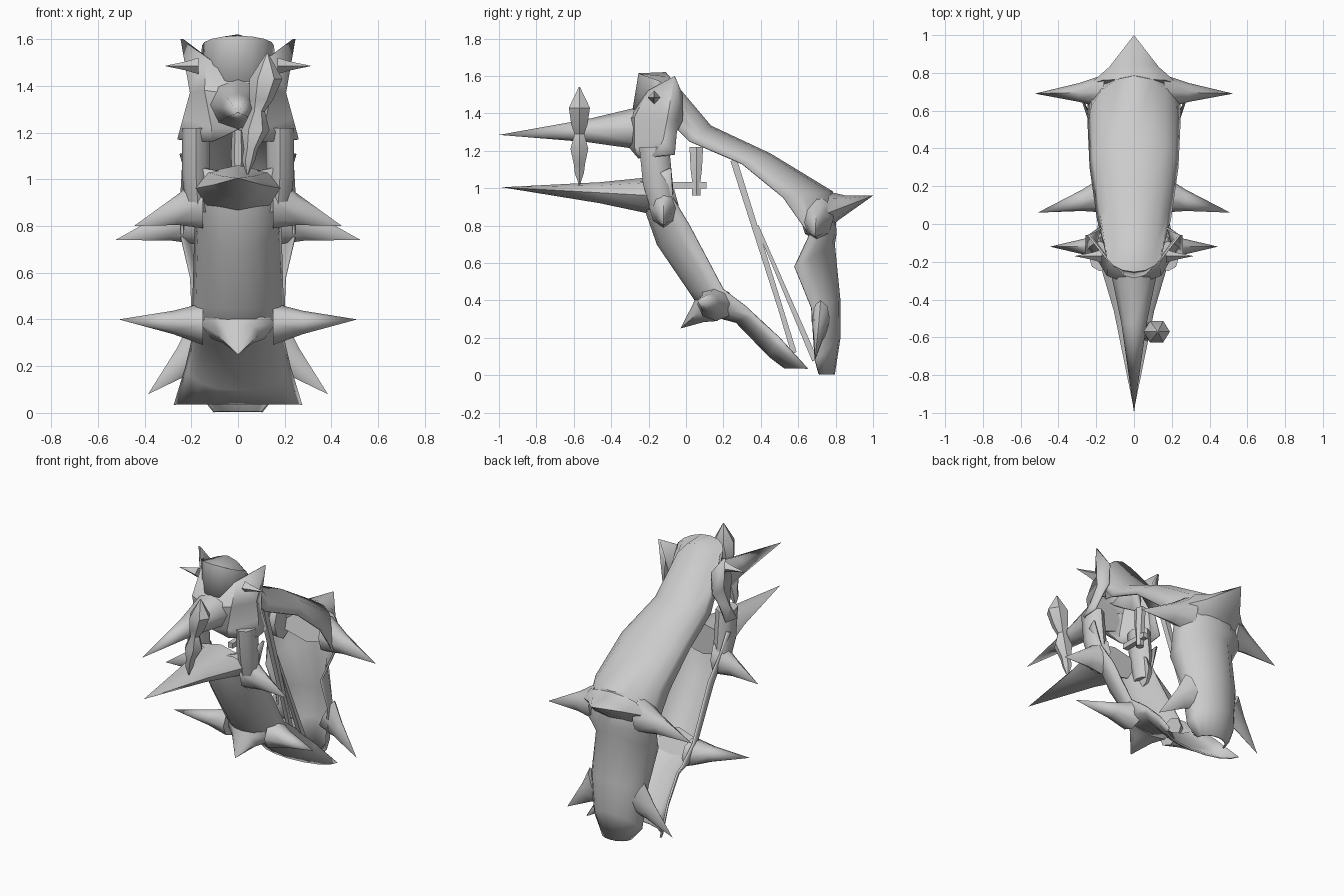
import bpy, math
from mathutils import Vector

if "Cube" in bpy.data.objects:
    bpy.data.objects.remove(bpy.data.objects["Cube"])

mat = bpy.data.materials.new("light_grey")
mat.diffuse_color = (0.6, 0.6, 0.6, 1)
mat.use_nodes = True
mat.node_tree.nodes["Principled BSDF"].inputs["Base Color"].default_value = mat.diffuse_color


def make(name, verts, faces, angle=40, thick=0, mirror=False):
    me = bpy.data.meshes.new(name)
    me.from_pydata([tuple(v) for v in verts], [], faces)
    me.materials.append(mat)
    ob = bpy.data.objects.new(name, me)
    bpy.context.collection.objects.link(ob)
    if mirror:
        ob.modifiers.new("mirror", 'MIRROR')
    if thick:
        s = ob.modifiers.new("thickness", 'SOLIDIFY')
        s.thickness, s.offset = thick, 0
    bpy.ops.object.select_all(action='DESELECT')
    bpy.context.view_layer.objects.active = ob
    ob.select_set(True)
    bpy.ops.object.mode_set(mode='EDIT')
    bpy.ops.mesh.select_all(action='SELECT')
    bpy.ops.mesh.normals_make_consistent(inside=False)
    bpy.ops.object.mode_set(mode='OBJECT')
    bpy.ops.object.shade_smooth_by_angle(angle=math.radians(angle))
    return ob


def grid_faces(rows, cols):
    return [(r * cols + c, r * cols + c + 1, (r + 1) * cols + c + 1, (r + 1) * cols + c)
            for r in range(rows - 1) for c in range(cols - 1)]


def shell(name, stations, n=9):
    """Arched plate: stations are ridge y, z, edge y, z, half width."""
    verts = []
    for ry, rz, ey, ez, w in stations:
        for i in range(n):
            t = math.pi * (i / (n - 1) - 0.5)
            k = 1 - math.cos(t)
            verts.append((w * math.sin(t), ry + (ey - ry) * k, rz + (ez - rz) * k))
    return make(name, verts, grid_faces(len(stations), n), 50, 0.012)


def spike(name, base, tip, u, v, mirror=False, n=8):
    """Pointed cone from an elliptical base with half axes u and v."""
    base, tip, u, v = map(Vector, (base, tip, u, v))
    ring = [2 * math.pi * i / n for i in range(n)]
    verts = [base + u * math.cos(a) + v * math.sin(a) for a in ring]
    # slightly hollowed flank
    mid = base.lerp(tip, 0.35)
    verts += [mid + (u * math.cos(a) + v * math.sin(a)) * 0.56 for a in ring] + [tip]
    faces = [(i, (i + 1) % n, n + (i + 1) % n, n + i) for i in range(n)]
    faces += [(n + i, n + (i + 1) % n, 2 * n) for i in range(n)]
    faces.append(tuple(range(n)))
    return make(name, verts, faces, 50, mirror=mirror)


def stack(name, rings, n=6, angle=40):
    """Column through rings of x, y, z, radius x, radius y."""
    verts = [(x + rx * math.cos(2 * math.pi * i / n), y + ry * math.sin(2 * math.pi * i / n), z)
             for x, y, z, rx, ry in rings for i in range(n)]
    faces = [(r * n + i, r * n + (i + 1) % n, (r + 1) * n + (i + 1) % n, (r + 1) * n + i)
             for r in range(len(rings) - 1) for i in range(n)]
    faces += [tuple(range(n)), tuple(range((len(rings) - 1) * n, len(rings) * n))]
    return make(name, verts, faces, angle)


def strut(name, a, b, ra, rb):
    a, b = Vector(a), Vector(b)
    side = Vector((1, 0, 0))
    up = (b - a).normalized().cross(side)
    c = [(1, 1), (-1, 1), (-1, -1), (1, -1)]
    verts = [p + (side * i + up * j) * r for p, r in ((a, ra), (b, rb)) for i, j in c]
    return make(name, verts, [(0, 1, 2, 3), (4, 5, 6, 7), (0, 1, 5, 4), (1, 2, 6, 5),
                              (2, 3, 7, 6), (3, 0, 4, 7)], 20)


# arched rear plate from crown to foot
shell("back_plate", [
    (-.28, 1.42, -.10, 1.32, .14), (-.25, 1.61, -.14, 1.57, .15),
    (-.11, 1.615, -.05, 1.32, .17), (.13, 1.33, .02, 1.25, .19),
    (.45, 1.18, .30, 1.13, .23), (.78, .98, .52, .95, .24),
    (.80, .76, .66, .75, .24), (.79, .70, .58, .58, .20),
    (.82, .40, .67, .36, .19), (.82, .20, .69, .08, .16), (.79, .005, .71, .005, .10)])
spike("tail_spike", (0, .74, .86), (0, 1, .96), (.235, 0, 0), (0, .03, .12))
spike("back_side_spike", (.16, .70, .84), (.525, .69, .74), (0, .09, 0), (0, 0, .12), True)
spike("back_foot_spike", (.15, .72, .30), (.385, .69, .08), (0, .05, 0), (.05, 0, .10), True)

# front plate from collar to toe
shell("front_plate", [
    (-.25, 1.03, -.08, 1.11, .245), (-.21, .87, -.07, .95, .20),
    (-.15, .70, .02, .80, .18), (.02, .45, .20, .46, .19),
    (.10, .33, .33, .36, .20), (.27, .285, .36, .33, .19),
    (.45, .10, .50, .20, .22), (.53, .04, .65, .035, .27)])
spike("collar_spike", (0, -.18, .96), (0, -.985, 1.005), (.19, 0, 0), (0, 0, .10))
spike("knee_spike", (0, .12, .38), (0, -.03, .25), (.16, 0, 0), (0, -.05, .09))
spike("collar_side_spike", (.15, -.12, .91), (.445, -.12, .80), (0, .08, 0), (0, 0, .12), True)
spike("knee_side_spike", (.15, .16, .38), (.51, .06, .40), (0, .10, 0), (0, 0, .09), True)

# side columns joining collar to mask
for s in (-1, 1):
    stack("neck_column", [(s * .17, -.12, .86, .05, .06), (s * .18, -.15, 1.02, .06, .08),
                          (s * .18, -.17, 1.22, .06, .08)], 8, 50)

# face mask with swept corners and cheek flaps
rows = [[(0, -.27, 1.43), (.13, -.20, 1.52), (.24, -.06, 1.60), (.17, -.02, 1.50)],
        [(0, -.32, 1.36), (.14, -.27, 1.38), (.20, -.10, 1.37), (.18, -.02, 1.36)],
        [(0, -.30, 1.22), (.11, -.27, 1.22), (.23, -.12, 1.26), (.20, -.05, 1.30)],
        [(0, -.28, 1.215), (.11, -.25, 1.16), (.255, -.16, 1.17), (.25, -.06, 1.18)]]
make("face_mask", [p for r in rows for p in r], grid_faces(4, 4), 35, 0.012, True)
spike("mask_horn", (0, -.27, 1.32), (0, -1, 1.285), (.12, 0, 0), (0, 0, .11))
spike("ear_spike", (.17, -.17, 1.485), (.315, -.17, 1.485), (0, .035, 0), (0, 0, .035), True, 4)

# floating crystal pendant
stack("pendant", [(.125, -.57, 1.54, .004, .004), (.12, -.57, 1.43, .07, .065),
                  (.10, -.57, 1.34, .05, .05), (.085, -.57, 1.29, .03, .03),
                  (.075, -.57, 1.21, .06, .055), (.055, -.57, 1.13, .03, .035),
                  (.045, -.57, 1.08, .028, .028), (.04, -.57, 1.02, .004, .004)])

# hanging handle with crossbar
stack("hanging_handle", [(0, .055, .96, .025, .025), (0, .055, 1.03, .025, .025),
                         (0, .055, 1.10, .03, .035), (0, .055, 1.22, .025, .042)])
strut("handle_crossbar", (0, -.08, 1.015), (0, .11, 1.015), .017, .017)

# thin inner struts
strut("inner_strut", (0, .255, 1.15), (0, .58, .12), .018, .012)
strut("inner_strut", (0, .36, .83), (0, .57, .14), .008, .014)
strut("inner_strut", (0, .38, .80), (0, .69, .08), .008, .016)
